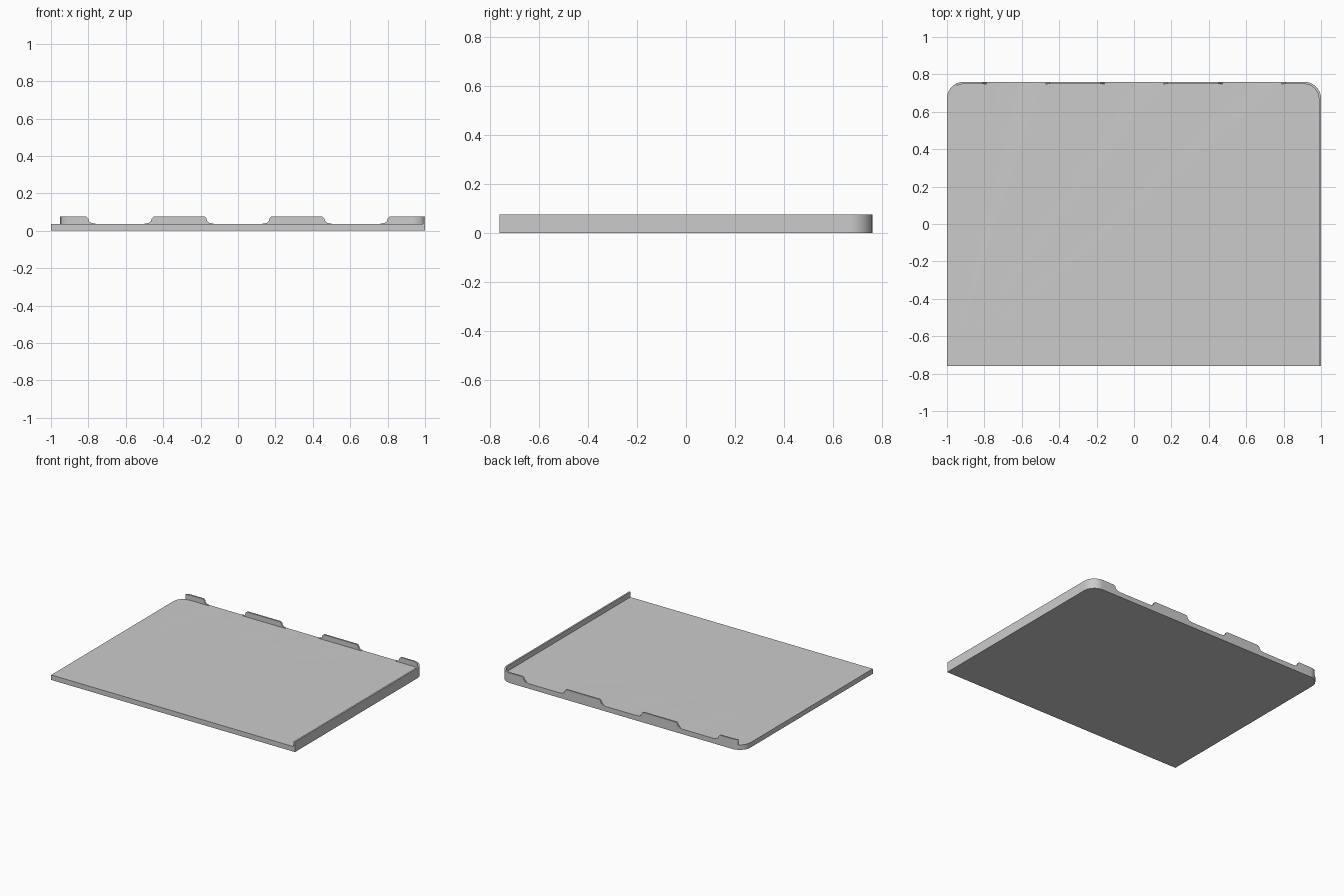
import bpy
import bmesh
from math import sin, cos, pi, radians
from mathutils import Vector

if "Cube" in bpy.data.objects:
    bpy.data.objects.remove(bpy.data.objects["Cube"])

X, Y = 1.0, 0.76          # half width and half depth
PLATE, TOP = 0.037, 0.075  # plate surface and rim height
WALL = 0.012              # rim thickness
R = 0.09                  # back corner radius
CX, CY = X - R, Y - R


def notch_end(x, side):
    """Curved step from rim to plate; side is the direction it falls in."""
    steps = [(0, TOP), (0.008, 0.068), (0.014, 0.051), (0.024, 0.042), (0.04, 0.039), (0.05, PLATE)]
    return [(x + side * d, z) for d, z in steps]


# Outline samples: position, outward normal, rim height
samples = [(Vector((X, -Y)), Vector((1, 0)), TOP)]


def corner(start, cx, height):
    for i in range(17):
        a = start + i * pi / 32
        n = Vector((cos(a), sin(a)))
        p = Vector((cx, CY)) + n * R
        if start and p.x < -0.96 and samples[-1][2] == TOP:
            samples.append((samples[-1][0], samples[-1][1], PLATE))
        h = height if not start else (TOP if p.x > -0.96 else PLATE)
        samples.append((p, n, h))


corner(0, CX, TOP)

# Back edge, running from +x to -x with a tab between each pair of notches
back = notch_end(0.81, -1)
for centre in (0.315, -0.315):
    back += notch_end(centre + 0.137, 1)[::-1] + notch_end(centre - 0.137, -1)
back += notch_end(-0.81, 1)[::-1]
# Each tab falls away from its own middle
samples += [(Vector((x, Y)), Vector((0, 1)), z) for x, z in back]

corner(pi / 2, -CX, PLATE)
samples.append((Vector((-X, -Y)), Vector((-1, 0)), PLATE))

# Tray: plate and rim as one closed shell
bm = bmesh.new()
rings = []
for p, n, h in samples:
    q = p - n * WALL
    rings.append([bm.verts.new((*p, 0)), bm.verts.new((*p, PLATE)), bm.verts.new((*p, h)),
                  bm.verts.new((*q, h)), bm.verts.new((*q, PLATE))])
for a, b in zip(rings, rings[1:]):
    for k in range(4):
        bm.faces.new((a[k], b[k], b[k + 1], a[k + 1]))
bm.faces.new([r[0] for r in reversed(rings)])   # underside
bm.faces.new([r[4] for r in rings])             # plate surface
first, last = rings[0], rings[-1]
bm.faces.new(first + [last[4], last[1], last[0]])  # front edge
bmesh.ops.remove_doubles(bm, verts=bm.verts, dist=0.0001)
bmesh.ops.recalc_face_normals(bm, faces=bm.faces)

mesh = bpy.data.meshes.new("tray")
bm.to_mesh(mesh)
bm.free()
tray = bpy.data.objects.new("tray", mesh)
bpy.context.collection.objects.link(tray)

grey = bpy.data.materials.new("light grey")
grey.use_nodes = True
colour = (0.6, 0.6, 0.6, 1)
grey.diffuse_color = colour
grey.node_tree.nodes["Principled BSDF"].inputs["Base Color"].default_value = colour
mesh.materials.append(grey)

bpy.context.view_layer.objects.active = tray
tray.select_set(True)
bpy.ops.object.shade_smooth_by_angle(angle=radians(30))
